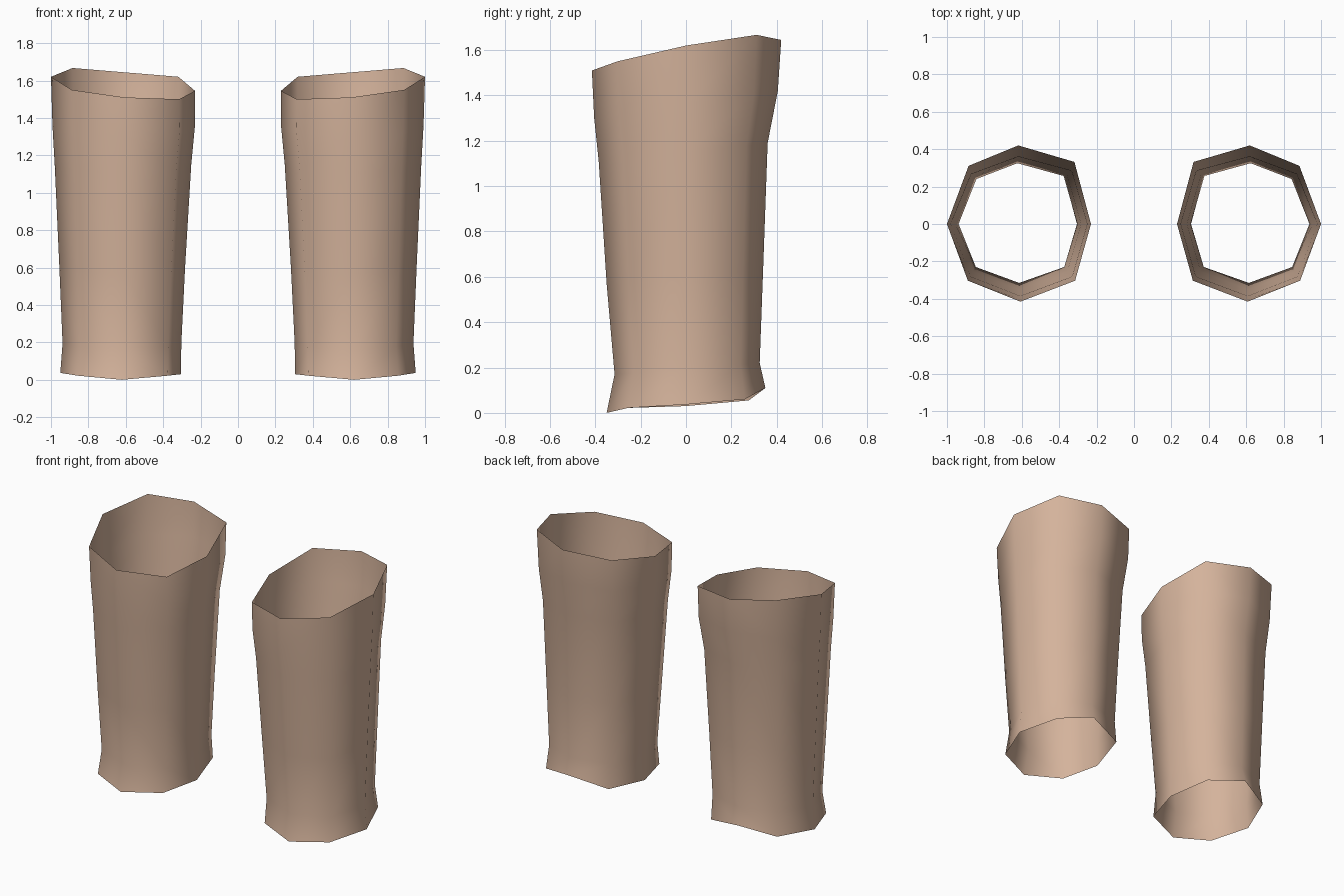
import bpy, bmesh

if "Cube" in bpy.data.objects:
    bpy.data.objects.remove(bpy.data.objects["Cube"])

skin = bpy.data.materials.new("warm tan")
skin.diffuse_color = (0.66, 0.45, 0.33, 1)
skin.use_nodes = True
skin.node_tree.nodes["Principled BSDF"].inputs["Base Color"].default_value = skin.diffuse_color

# Eight-sided cross-section, counter-clockwise from the outer side (+x)
SECTION = [(1, 0), (.70, .74), (.01, 1), (-.77, .79),
           (-1, 0), (-.78, -.73), (-.02, -1), (.71, -.73)]

# Slanted rims: heights in the same order as the section
HEM = [.037, .06, .11, .055, .03, .022, 0, .022]
TOP = [1.62, 1.667, 1.645, 1.62, 1.545, 1.50, 1.51, 1.55]

# Rings: inner x, outer x, front y, back y, height (list, or level and slope)
RINGS = [
    (.305, .95, -.35, .35, HEM),
    (.303, .938, -.315, .325, (.195, .025)),
    (.283, .955, -.35, .34, (.60, .03)),
    (.25, .98, -.385, .36, (1.15, .04)),
    (.23, .992, -.405, .405, (1.36, .06)),
    (.23, 1.0, -.415, .42, TOP),
]


def ring_points(x0, x1, front, back, height):
    cx, rx = (x0 + x1) / 2, (x1 - x0) / 2
    for i, (u, v) in enumerate(SECTION):
        y = v * (back if v > 0 else -front)
        z = height[i] if len(height) == 8 else height[0] + height[1] * v
        yield cx + u * rx, y, z


# Open tapering sleeve
bm = bmesh.new()
loops = [[bm.verts.new(p) for p in ring_points(*r)] for r in RINGS]
for a, b in zip(loops, loops[1:]):
    for i in range(8):
        j = (i + 1) % 8
        bm.faces.new((a[i], a[j], b[j], b[i])).smooth = True
mesh = bpy.data.meshes.new("leg_sleeves")
bm.to_mesh(mesh)
bm.free()
mesh.materials.append(skin)
sleeves = bpy.data.objects.new("leg_sleeves", mesh)
bpy.context.collection.objects.link(sleeves)

# Matching sleeve on the other side
mirror = sleeves.modifiers.new("Mirror", 'MIRROR')
mirror.use_axis = (True, False, False)
mirror.use_mirror_merge = False
